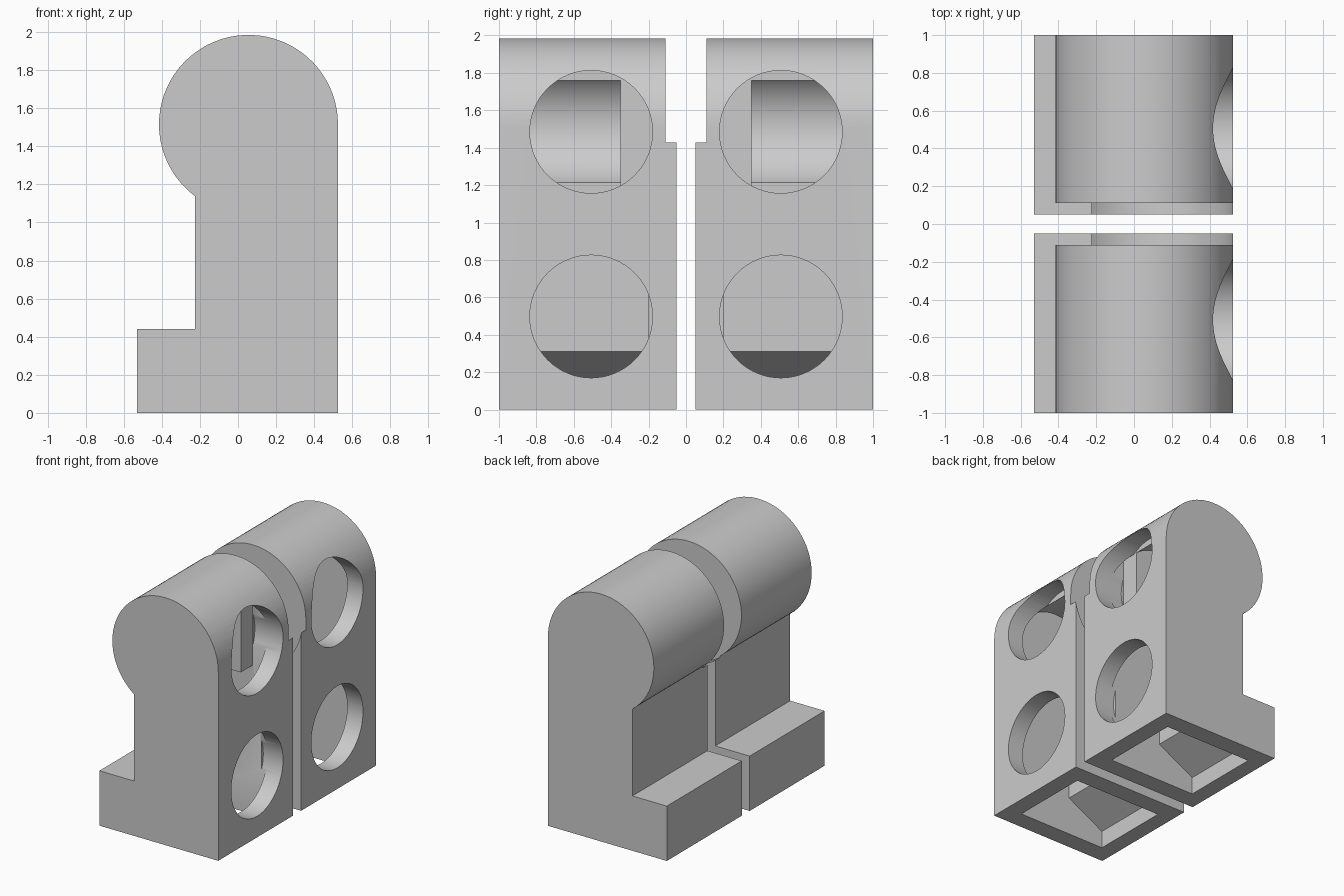
import bpy, bmesh, math
from mathutils import Matrix

cube = bpy.data.objects.get("Cube")
if cube:
    bpy.data.objects.remove(cube, do_unlink=True)

grey = bpy.data.materials.new("plain grey")
grey.use_nodes = True
COLOR = (0.6, 0.6, 0.6, 1)
grey.diffuse_color = COLOR
grey.node_tree.nodes["Principled BSDF"].inputs["Base Color"].default_value = COLOR

HIP_X, HIP_Z, HIP_R = 0.055, 1.515, 0.47
BACK, SHIN, TOE = 0.525, -0.225, -0.53


def arc(r, start, end, steps=48):
    """Points on a circle about the hip axis, angles in degrees."""
    pts = []
    for i in range(steps + 1):
        a = math.radians(start + (end - start) * i / steps)
        pts.append((HIP_X + r * math.cos(a), HIP_Z + r * math.sin(a)))
    return pts


def finish(name, bm):
    bmesh.ops.recalc_face_normals(bm, faces=bm.faces[:])
    mesh = bpy.data.meshes.new(name)
    bm.to_mesh(mesh)
    bm.free()
    mesh.materials.append(grey)
    ob = bpy.data.objects.new(name, mesh)
    bpy.context.collection.objects.link(ob)
    return ob


def prism(name, profile, y0, y1):
    """Extrude an x-z profile along y."""
    bm = bmesh.new()
    face = bm.faces.new([bm.verts.new((x, y0, z)) for x, z in profile])
    new = bmesh.ops.extrude_face_region(bm, geom=[face])["geom"]
    verts = [v for v in new if isinstance(v, bmesh.types.BMVert)]
    bmesh.ops.translate(bm, verts=verts, vec=(0, y1 - y0, 0))
    return finish(name, bm)


def rod(name, x0, x1, y, z, r):
    """Cylinder along x."""
    bm = bmesh.new()
    place = Matrix.Translation(((x0 + x1) / 2, y, z)) @ Matrix.Rotation(math.pi / 2, 4, "Y")
    bmesh.ops.create_cone(bm, cap_ends=True, segments=64, radius1=r, radius2=r,
                          depth=x1 - x0, matrix=place)
    return finish(name, bm)


def boolean(target, tool, operation):
    mod = target.modifiers.new(operation.lower(), "BOOLEAN")
    mod.operation = operation
    mod.solver = "EXACT"
    mod.object = tool
    bpy.context.view_layer.objects.active = target
    bpy.ops.object.modifier_apply(modifier=mod.name)
    bpy.data.objects.remove(tool, do_unlink=True)


def rect(x0, x1, z0, z1):
    return [(x0, z0), (x1, z0), (x1, z1), (x0, z1)]


# Outer profile: foot, shin and round hip
shin_angle = 360 - math.degrees(math.acos((SHIN - HIP_X) / HIP_R))
foot = [(SHIN, 0.44), (TOE, 0.44), (TOE, 0), (BACK, 0)]
leg = prism("left_leg", foot + arc(HIP_R, 0, shin_angle), 0.05, 1.0)

# Round clearance beside the hip on the inner face
boolean(leg, prism("hip_clearance", arc(HIP_R + 0.008, 0, 355, 71), 0.0, 0.11), "DIFFERENCE")

# Hollow inside, open underneath, with a sloped ceiling in the foot
INNER_R, WALL = 0.33, -0.08
wall_angle = 360 - math.degrees(math.acos((WALL - HIP_X) / INNER_R))
hollow = [(WALL, 0.31), (-0.4, 0.14), (-0.4, -0.1), (HIP_X + INNER_R, -0.1)]
boolean(leg, prism("hollow", hollow + arc(INNER_R, 0, wall_angle), 0.2, 0.85), "DIFFERENCE")

# Block that fills the inner side of the hip
boolean(leg, prism("hip_block", rect(-0.2, 0.27, 1.195, 1.87), 0.15, 0.35), "UNION")

# Two round sockets in the back
for x0, z in ((0.35, 0.4975), (0.275, 1.485)):
    boolean(leg, rod("socket", x0, 0.7, 0.507, z, 0.328), "DIFFERENCE")

# Mirrored second leg
bm = bmesh.new()
bm.from_mesh(leg.data)
bmesh.ops.scale(bm, vec=(1, -1, 1), verts=bm.verts[:])
other = finish("right_leg", bm)

for ob in (leg, other):
    bpy.ops.object.select_all(action="DESELECT")
    ob.select_set(True)
    bpy.context.view_layer.objects.active = ob
    bpy.ops.object.shade_smooth_by_angle(angle=math.radians(30))
